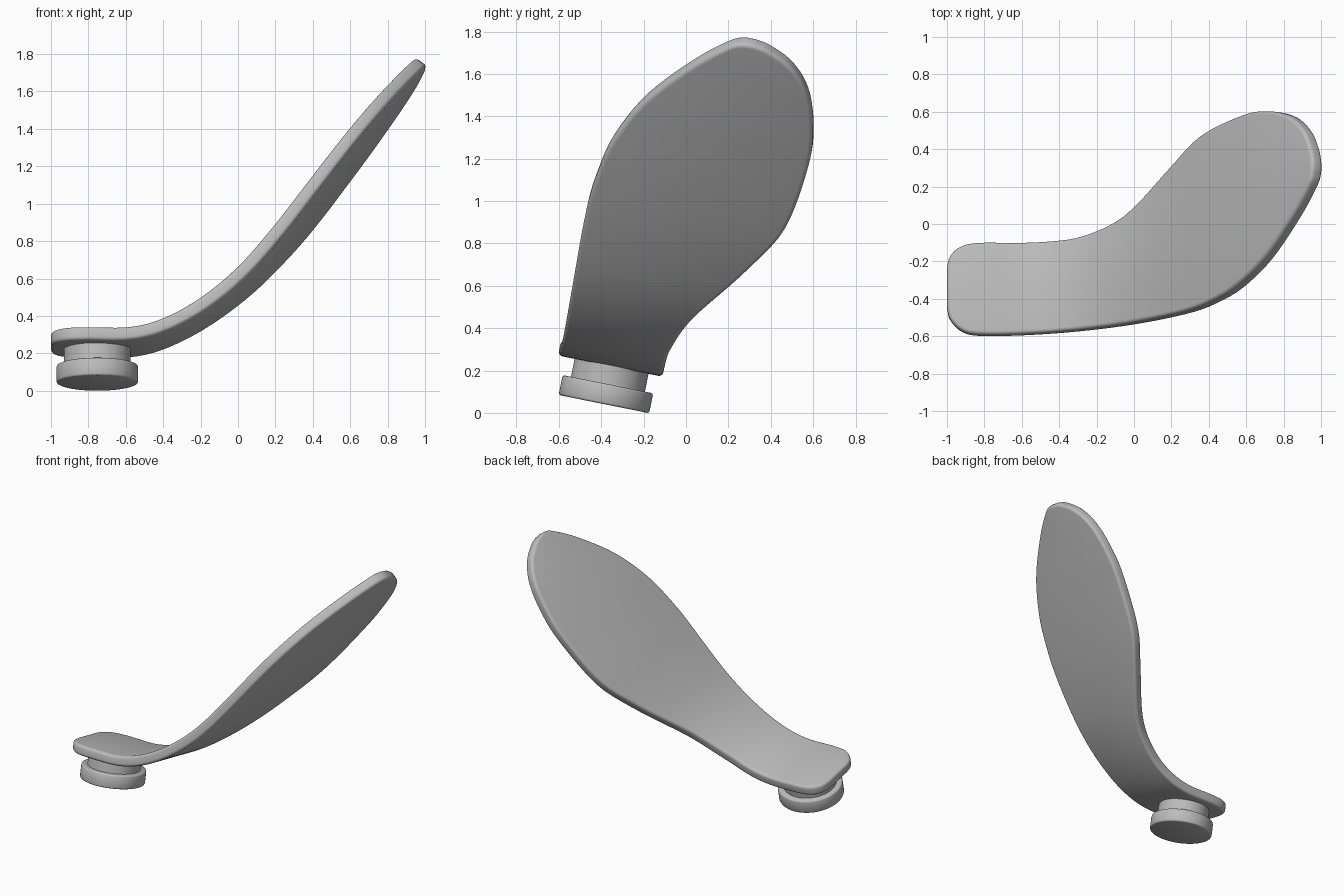
import bpy, bmesh, math
from mathutils import Vector, Matrix

if "Cube" in bpy.data.objects:
    bpy.data.objects.remove(bpy.data.objects["Cube"])

TILT = math.radians(11.4)
SIN, COS = math.sin(TILT), math.cos(TILT)
LEAN = Matrix.Rotation(-TILT, 4, 'X')
THICK, ROUND, STATIONS = 0.072, 0.02, 72
X0, X1 = -1.0, 0.952

grey = bpy.data.materials.new("plain_grey")
grey.use_nodes = True
grey.diffuse_color = (0.5, 0.5, 0.5, 1)
grey.node_tree.nodes["Principled BSDF"].inputs["Base Color"].default_value = (0.5, 0.5, 0.5, 1)


def smooth_path(points, steps=24):
    """Catmull-Rom curve through 2D points."""
    p = [Vector(q) for q in points]
    p = [2 * p[0] - p[1]] + p + [2 * p[-1] - p[-2]]
    path = []
    for a, b, c, d in zip(p, p[1:], p[2:], p[3:]):
        for k in range(steps):
            t = k / steps
            path.append(0.5 * (2 * b + (c - a) * t + (2 * a - 5 * b + 4 * c - d) * t * t
                               + (3 * b - a - 3 * c + d) * t ** 3))
    return path + [p[-2]]


def height_at(path, x):
    for a, b in zip(path, path[1:]):
        if a.x <= x <= b.x and b.x > a.x:
            return a.y + (b.y - a.y) * (x - a.x) / (b.x - a.x)
    return path[0].y if x < path[0].x else path[-1].y


def finish(name, bm, angle=40):
    bmesh.ops.recalc_face_normals(bm, faces=bm.faces[:])
    mesh = bpy.data.meshes.new(name)
    bm.to_mesh(mesh)
    bm.free()
    mesh.materials.append(grey)
    obj = bpy.data.objects.new(name, mesh)
    bpy.context.collection.objects.link(obj)
    mesh.transform(LEAN)
    bpy.ops.object.select_all(action='DESELECT')
    obj.select_set(True)
    bpy.context.view_layer.objects.active = obj
    bpy.ops.object.shade_smooth_by_angle(angle=math.radians(angle))
    return obj


# Bend of the blade, and its two long edges seen in plan
bend = smooth_path([(-1.2, .22), (-1, .22), (-.8, .22), (-.58, .222), (-.4, .27), (-.2, .382),
                    (0, .55), (.2, .782), (.4, 1.049), (.6, 1.326), (.8, 1.6), (1, 1.865)])
back_edge = smooth_path([(X0, -.24), (-.988, -.18), (-.94, -.125), (-.84, -.098), (-.6, -.097),
                         (-.42, -.087), (-.29, -.065), (-.13, 0), (0, .1), (.19, .31), (.35, .475),
                         (.57, .583), (.7, .605), (.82, .58), (.9, .505), (.942, .4), (X1, .335)])
front_edge = smooth_path([(X0, -.44), (-.985, -.5), (-.93, -.56), (-.84, -.587), (-.6, -.585),
                          (-.3, -.563), (0, -.523), (.27, -.465), (.42, -.405), (.54, -.33),
                          (.69, -.18), (.845, .05), (.935, .22), (X1, .29)])


def surface_point(edge, x):
    z = height_at(bend, x)
    return Vector((x, (height_at(edge, x) - z * SIN) / COS, z))


def surface_normal(x):
    e = 0.02
    slope = (height_at(bend, x + e) - height_at(bend, x - e)) / (2 * e)
    return Vector((-slope, 0, 1)).normalized()


# Paddle blade: rounded rim rings, closed by strips on both faces
xs = [X0 + (X1 - X0) * (1 - math.cos(math.pi * i / STATIONS)) / 2 for i in range(STATIONS + 1)]
xs[-1] = X1
loop = [surface_point(back_edge, x) for x in xs] + [surface_point(front_edge, x) for x in reversed(xs)]
count = len(loop)
rim = []
for k in range(5):
    a = math.pi / 2 * k / 4
    rim.append((ROUND * (1 - math.sin(a)), ROUND * (1 - math.cos(a))))
rim += [(inset, THICK - depth) for inset, depth in reversed(rim)]

bm = bmesh.new()
rings = []
for inset, depth in rim:
    ring = []
    for i, p in enumerate(loop):
        n = surface_normal(p.x)
        before = (p - loop[i - 1]).normalized()
        after = (loop[(i + 1) % count] - p).normalized()
        inward = (before + after).cross(n).normalized()
        ring.append(bm.verts.new(p + inward * inset - n * depth))
    rings.append(ring)
for r, s in zip(rings, rings[1:]):
    for i in range(count):
        j = (i + 1) % count
        bm.faces.new((r[i], r[j], s[j], s[i]))
for ring in (rings[0], rings[-1]):
    for i in range(STATIONS):
        bm.faces.new((ring[i], ring[i + 1], ring[count - 2 - i], ring[count - 1 - i]))
finish("paddle_blade", bm)


def lathe(name, profile, centre, sides=64):
    bm = bmesh.new()
    verts = [bm.verts.new((r, 0, z)) for r, z in profile]
    edges = [bm.edges.new(pair) for pair in zip(verts, verts[1:])]
    bmesh.ops.spin(bm, geom=verts + edges, cent=(0, 0, 0), axis=(0, 0, 1),
                   angle=math.tau, steps=sides)
    bmesh.ops.remove_doubles(bm, verts=bm.verts[:], dist=1e-5)
    bmesh.ops.translate(bm, verts=bm.verts[:], vec=centre)
    return finish(name, bm, 50)


# Round foot and the neck that joins it to the blade
hub = (-.752, -.388, -.036)
lathe("foot_disc", [(0, 0), (.208, 0), (.215, .003), (.218, .01), (.218, .086),
                    (.215, .093), (.208, .096), (0, .096)], hub)
lathe("foot_neck", [(0, .09), (.178, .09), (.178, .195), (0, .195)], hub)
